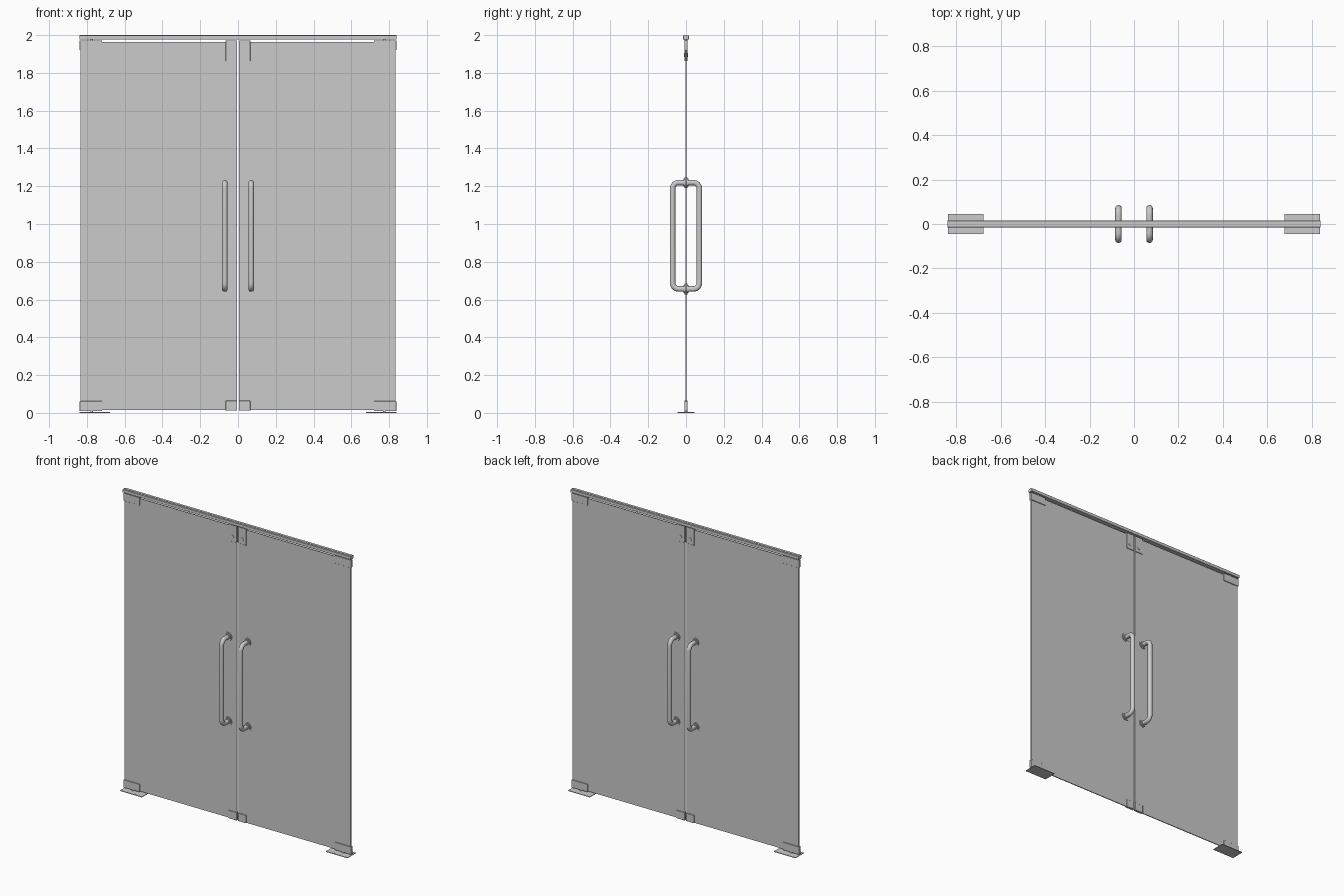
import bpy, bmesh, math
from mathutils import Vector

if "Cube" in bpy.data.objects:
    bpy.data.objects.remove(bpy.data.objects["Cube"])


def box(name, x, y, z, bevel=0.0):
    """Box from (min, max) ranges, with an optional small bevel."""
    bm = bmesh.new()
    bmesh.ops.create_cube(bm, size=1)
    for v in bm.verts:
        for i, (a, b) in enumerate((x, y, z)):
            v.co[i] = (a + b) / 2 + v.co[i] * (b - a)
    if bevel:
        bmesh.ops.bevel(bm, geom=bm.edges[:], offset=bevel, segments=1, affect='EDGES')
    me = bpy.data.meshes.new(name)
    bm.to_mesh(me)
    bm.free()
    ob = bpy.data.objects.new(name, me)
    bpy.context.collection.objects.link(ob)
    return ob


def disc(name, loc, r, depth, axis='Y', sides=32):
    rot = (math.pi / 2, 0, 0) if axis == 'Y' else (0, 0, 0)
    bpy.ops.mesh.primitive_cylinder_add(vertices=sides, radius=r, depth=depth,
                                        location=loc, rotation=rot)
    ob = bpy.context.object
    ob.name = name
    bpy.ops.object.shade_smooth_by_angle()
    return ob


def sided(s, a, b):
    return tuple(sorted((s * a, s * b)))


def pull_handle(name, x, z0, z1, y, corner, r):
    """Closed rounded-rectangle tube that passes through the glass."""
    pts = []
    for cy, cz, start in ((1, 1, 0), (-1, 1, 90), (-1, -1, 180), (1, -1, 270)):
        oy = cy * (y - corner)
        oz = (z1 if cz > 0 else z0) - cz * corner
        for k in range(9):
            t = math.radians(start + 90 * k / 8)
            pts.append(Vector((x, oy + corner * math.cos(t), oz + corner * math.sin(t))))
    sides = 20
    bm = bmesh.new()
    rings = []
    n = len(pts)
    for i, p in enumerate(pts):
        t = (pts[(i + 1) % n] - pts[i - 1]).normalized()
        # corner arcs begin and end along the straight runs
        k = i % 9
        if k in (0, 8):
            t = (pts[i] - pts[i - 1] if k == 0 else pts[(i + 1) % n] - pts[i]).normalized()
        u = Vector((1, 0, 0))
        v = t.cross(u)
        rings.append([bm.verts.new(p + r * (math.cos(a) * u + math.sin(a) * v))
                      for a in (2 * math.pi * j / sides for j in range(sides))])
    for i in range(n):
        a, b = rings[i], rings[(i + 1) % n]
        for j in range(sides):
            m = (j + 1) % sides
            bm.faces.new((a[j], a[m], b[m], b[j])).smooth = True
    bmesh.ops.recalc_face_normals(bm, faces=bm.faces[:])
    me = bpy.data.meshes.new(name)
    bm.to_mesh(me)
    bm.free()
    bpy.context.collection.objects.link(bpy.data.objects.new(name, me))


# Header rail with a raised centre strip
box("header_rail", (-0.84, 0.84), (-0.015, 0.015), (1.977, 1.998), 0.001)
box("header_strip", (-0.84, 0.84), (-0.006, 0.006), (1.99, 2.0))

for s, side in ((-1, "left"), (1, "right")):
    # Glass leaf
    box(side + "_glass", sided(s, 0.004, 0.833), (-0.003, 0.003), (0.014, 1.964))

    # Corner patch fittings, pivots and the lock patches at the meeting edge
    for end, z, pz in (("top", (1.92, 1.972), (1.968, 1.98)), ("bottom", (0.01, 0.062), (0.003, 0.014))):
        box(f"{side}_{end}_corner_patch", sided(s, 0.72, 0.838), (-0.008, 0.008), z, 0.001)
        disc(f"{side}_{end}_pivot", (s * 0.775, 0, sum(pz) / 2), 0.007, pz[1] - pz[0], 'Z', 20)
    box(side + "_top_lock_patch", sided(s, 0.004, 0.065), (-0.007, 0.007), (1.862, 1.972), 0.001)
    box(side + "_bottom_lock_patch", sided(s, 0.004, 0.065), (-0.008, 0.008), (0.012, 0.065), 0.001)

    # Lock cylinder and keyway
    disc(side + "_lock_cylinder", (s * 0.035, 0, 1.895), 0.011, 0.019)
    box(side + "_lock_keyway", sided(s, 0.0335, 0.0365), (-0.0105, 0.0105), (1.888, 1.902))

    # Floor plate and its screws
    box(side + "_floor_plate", sided(s, 0.678, 0.838), (-0.044, 0.044), (0, 0.004))
    for i, (x, y) in enumerate(((0.83, -0.036), (0.78, -0.036), (0.735, -0.036), (0.78, 0.036))):
        disc(f"{side}_floor_screw_{i}", (s * x, y, 0.004), 0.004, 0.002, 'Z', 12)

    # Pull handle with stepped mounting flanges on both faces
    hx = s * 0.07
    pull_handle(side + "_pull_handle", hx, 0.656, 1.219, 0.071, 0.032, 0.0145)
    for z in (0.656, 1.219):
        disc(side + "_handle_flange", (hx, 0, z), 0.028, 0.014)
        disc(side + "_handle_collar", (hx, 0, z), 0.021, 0.026)
